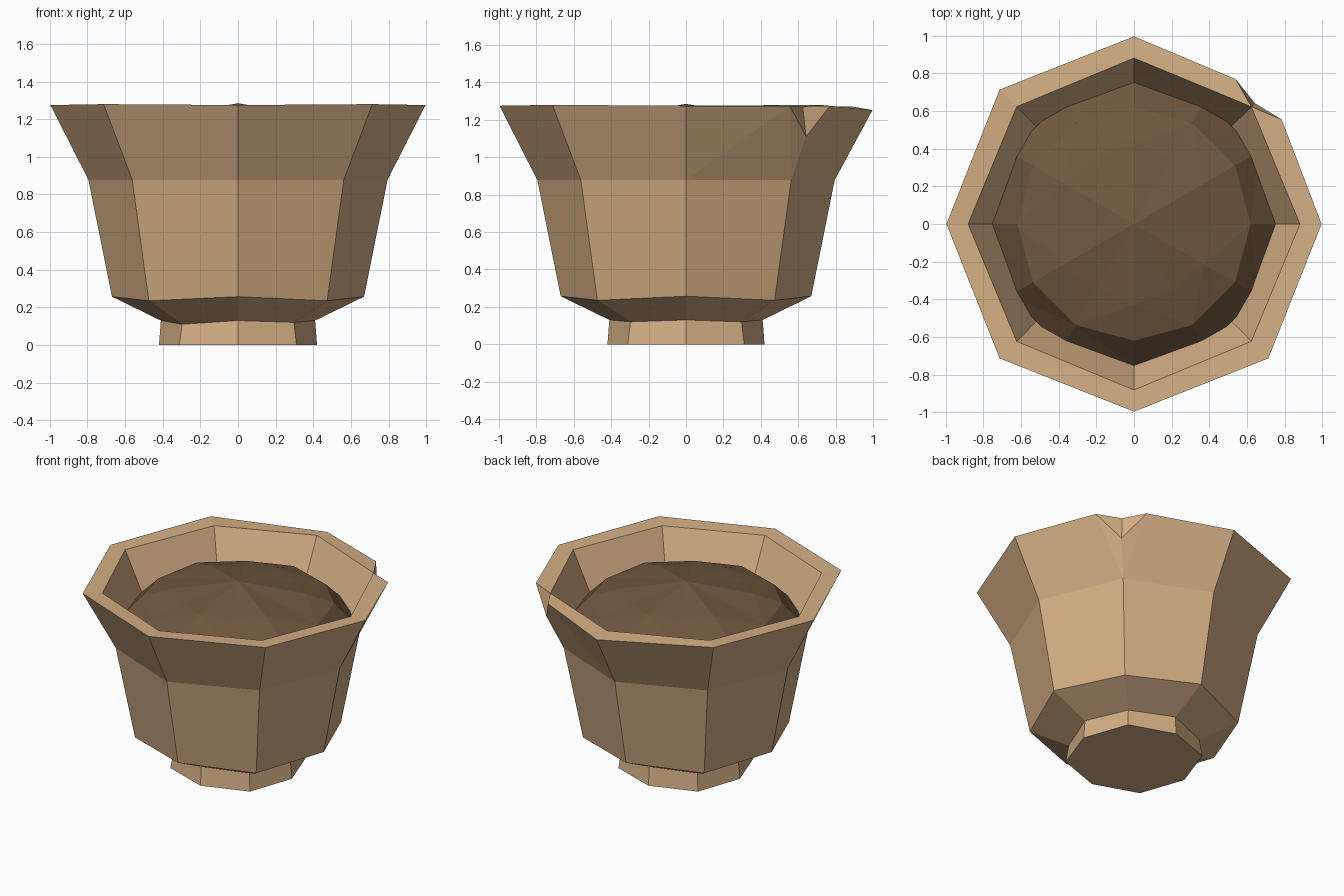
import bpy, bmesh, math

if "Cube" in bpy.data.objects:
    bpy.data.objects.remove(bpy.data.objects["Cube"])


def material(name, rgb):
    m = bpy.data.materials.new(name)
    m.diffuse_color = (*rgb, 1)
    m.use_nodes = True
    m.node_tree.nodes["Principled BSDF"].inputs["Base Color"].default_value = m.diffuse_color
    return m


def finish(bm, name, mat):
    bmesh.ops.triangulate(bm, faces=[f for f in bm.faces if len(f.verts) == 5])
    bmesh.ops.recalc_face_normals(bm, faces=bm.faces[:])
    me = bpy.data.meshes.new(name)
    bm.to_mesh(me)
    bm.free()
    me.materials.append(mat)
    ob = bpy.data.objects.new(name, me)
    bpy.context.collection.objects.link(ob)


def ring(bm, n, r, z, dr=0.0, dz=0.0):
    """Ring of n verts; odd verts are offset by dr, dz."""
    out = []
    for i in range(n):
        a = 2 * math.pi * i / n
        rr, zz = r + dr * (i % 2), z + dz * (i % 2)
        out.append(bm.verts.new((rr * math.cos(a), rr * math.sin(a), zz)))
    return out


def bridge(bm, a, b, skip=()):
    n = len(a)
    for i in range(n):
        if i not in skip:
            j = (i + 1) % n
            bm.faces.new((a[i], a[j], b[j], b[i]))


clay = material("tan clay", (0.66, 0.43, 0.235))
earth = material("dark brown soil", (0.165, 0.1, 0.05))

# Octagonal pot: foot, belly, flared rim and inner wall
bm = bmesh.new()
foot = ring(bm, 8, 0.42, 0.0, 0.02)
neck = ring(bm, 8, 0.41, 0.13, 0.01, -0.01)
base = ring(bm, 8, 0.67, 0.257, 0.0, -0.022)
belly = ring(bm, 8, 0.795, 0.878)
rim = ring(bm, 8, 0.997, 1.275, 0.013, 0.005)
lip = ring(bm, 8, 0.882, 1.272)
inner = ring(bm, 8, 0.70, 0.90)
floor = ring(bm, 8, 0.58, 0.32)
rim[2].co.z = 1.252
neck[5].co.z = 0.11
bm.faces.new(foot[::-1])
for a, b in ((foot, neck), (neck, base), (base, belly), (lip, inner), (inner, floor)):
    bridge(bm, a, b)
bm.faces.new(floor)
bridge(bm, belly, rim, (0, 1))
bridge(bm, rim, lip, (0, 1))

# Chip in the back right corner of the rim
low = rim[1]
low.co = (0.642, 0.642, 1.11)
right = bm.verts.new((0.785, 0.555, 1.275))
left = bm.verts.new((0.54, 0.77, 1.275))
for side, end in ((right, 0), (left, 2)):
    bm.faces.new((belly[end], belly[1], low, side, rim[end]))
    bm.faces.new((rim[end], side, lip[1], lip[end]))
    bm.faces.new((low, side, lip[1]))
finish(bm, "chipped_pot", clay)

# Faceted soil mound with steep shoulders reaching into the wall
bm = bmesh.new()
top = bm.verts.new((0, 0, 1.285))
mid = ring(bm, 12, 0.40, 1.20, 0.03, 0.015)
shoulder = ring(bm, 12, 0.62, 1.14, 0.0, 0.015)
edge = ring(bm, 12, 0.76, 1.0)
for i in range(12):
    bm.faces.new((top, mid[i], mid[(i + 1) % 12]))
bridge(bm, mid, shoulder)
bridge(bm, shoulder, edge)
bmesh.ops.triangulate(bm, faces=[f for f in bm.faces if len(f.verts) == 4])
bm.faces.new(edge[::-1])
finish(bm, "soil", earth)
